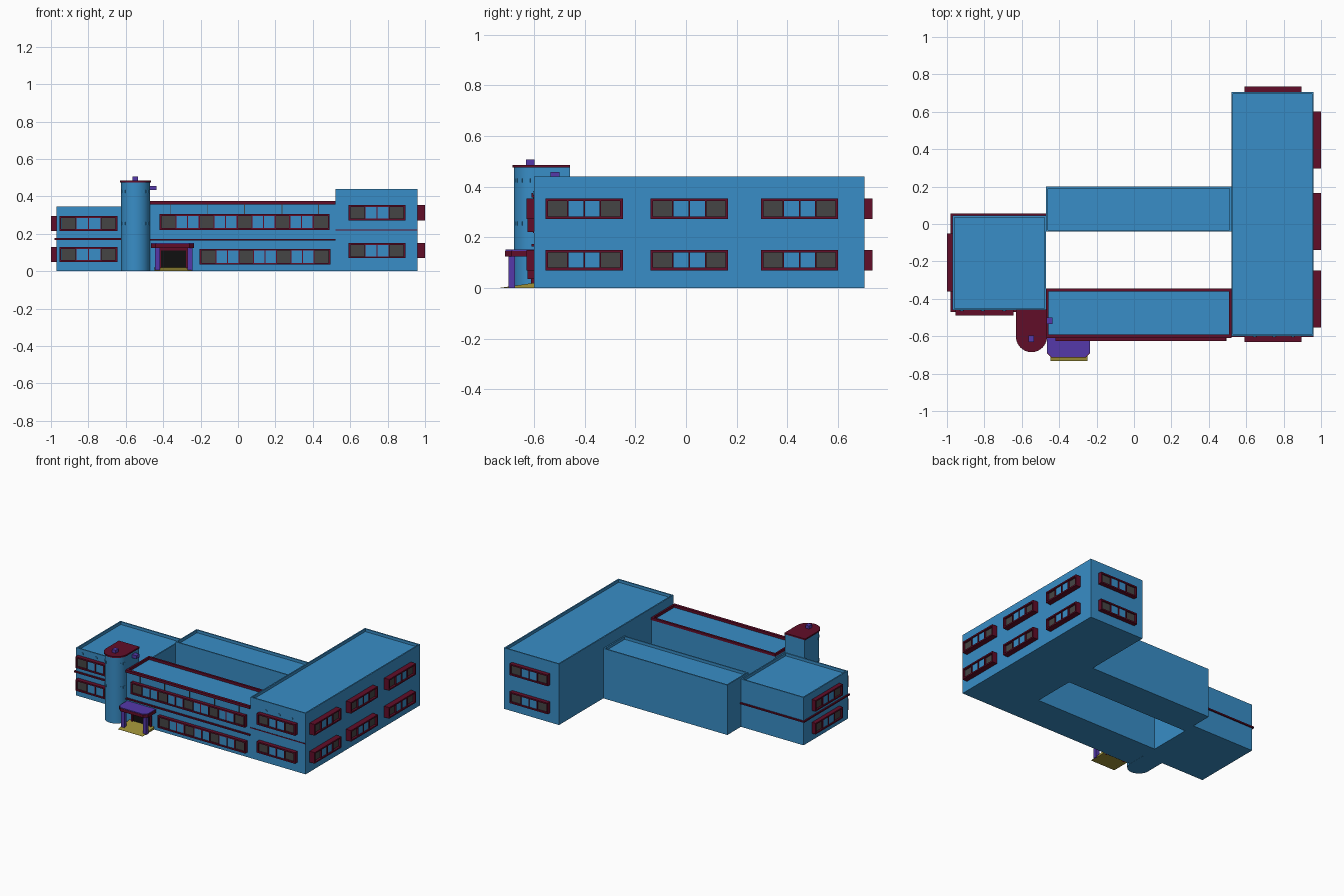
import bpy, bmesh
from math import pi, sin, cos
from mathutils import Matrix, Vector

if "Cube" in bpy.data.objects:
    bpy.data.objects.remove(bpy.data.objects["Cube"])


def mat(name, *c):
    m = bpy.data.materials.new(name)
    m.diffuse_color = (*c, 1)
    m.use_nodes = True
    m.node_tree.nodes["Principled BSDF"].inputs["Base Color"].default_value = m.diffuse_color
    return m


BLUE = mat("wall_blue", 0.04, 0.27, 0.57)
RED = mat("trim_red", 0.12, 0.004, 0.022)
PURPLE = mat("purple", 0.09, 0.04, 0.4)
OLIVE = mat("olive", 0.35, 0.29, 0.04)
GLASS = mat("glass_grey", 0.06, 0.06, 0.06)
BLACK = mat("black", 0.005, 0.005, 0.005)


def finish(name, bm, material):
    bmesh.ops.recalc_face_normals(bm, faces=bm.faces)
    me = bpy.data.meshes.new(name)
    bm.to_mesh(me)
    bm.free()
    ob = bpy.data.objects.new(name, me)
    me.materials.append(material)
    bpy.context.collection.objects.link(ob)
    return ob


def add_box(bm, x0, x1, y0, y1, z0, z1, m=Matrix()):
    t = Matrix.Translation(((x0 + x1) / 2, (y0 + y1) / 2, (z0 + z1) / 2))
    s = Matrix.Diagonal((x1 - x0, y1 - y0, z1 - z0, 1))
    return bmesh.ops.create_cube(bm, size=1, matrix=m @ t @ s)["verts"]


def boxes(name, material, items, m=Matrix()):
    bm = bmesh.new()
    for b in items:
        add_box(bm, *b, m)
    return finish(name, bm, material)


def prism(name, material, pts, z0, z1):
    bm = bmesh.new()
    f = bm.faces.new([bm.verts.new((x, y, z0)) for x, y in pts])
    r = bmesh.ops.extrude_face_region(bm, geom=[f])
    vs = [v for v in r["geom"] if isinstance(v, bmesh.types.BMVert)]
    bmesh.ops.translate(bm, verts=vs, vec=(0, 0, z1 - z0))
    return finish(name, bm, material)


def wing(name, x0, x1, y0, y1, h):
    # block with a sunken roof behind a parapet
    bm = bmesh.new()
    add_box(bm, x0, x1, y0, y1, 0, h)
    bm.normal_update()
    top = [f for f in bm.faces if f.normal.z > 0.9]
    bmesh.ops.inset_region(bm, faces=top, thickness=0.013)
    ring = bmesh.ops.extrude_face_region(bm, geom=top)
    bmesh.ops.delete(bm, geom=top, context='FACES')
    vs = [v for v in ring["geom"] if isinstance(v, bmesh.types.BMVert)]
    bmesh.ops.translate(bm, verts=vs, vec=(0, 0, -0.02))
    return finish(name, bm, BLUE)


def window(name, cx, cy, z0, z1, width, n, angle, d=0.03):
    # n glass panes with blue panels between, in a projecting frame; local -y is outward
    m = Matrix.Translation((cx, cy, 0)) @ Matrix.Rotation(angle, 4, 'Z')
    w, t, pane = width / 2, 0.01, 0.078
    frame = [(-w, w, -d, 0, z0, z0 + t), (-w, w, -d, 0, z1 - t, z1),
             (-w, -w + t, -d, 0, z0 + t, z1 - t), (w - t, w, -d, 0, z0 + t, z1 - t)]
    glass, panels = [], []
    step = (width - 2 * t - pane) / (n - 1)
    for i in range(n):
        a = -w + t + i * step
        glass.append((a, a + pane, -d * 0.6, 0, z0 + t, z1 - t))
        if i < n - 1:
            b, c = a + pane, a + step
            panels.append((b, c, -d * 0.75, 0, z0 + t, z1 - t))
            mid = (b + c) / 2
            for x in (b, mid, c):
                frame.append((x - 0.003, x + 0.003, -d * 0.9, 0, z0 + t, z1 - t))
    boxes(name + "_frame", RED, frame, m)
    boxes(name + "_glass", GLASS, glass, m)
    boxes(name + "_panel", BLUE, panels, m)


# Four wings around the courtyard
wing("right_wing", 0.52, 0.96, -0.60, 0.705, 0.44)
wing("back_wing", -0.47, 0.52, -0.04, 0.20, 0.36)
wing("left_wing", -0.97, -0.47, -0.46, 0.045, 0.345)
boxes("front_wing", BLUE, [(-0.47, 0.52, -0.60, -0.35, 0, 0.357)])
boxes("front_wing_rim", RED, [
    (-0.47, 0.52, -0.61, -0.59, 0.357, 0.375), (-0.47, 0.52, -0.36, -0.345, 0.357, 0.375),
    (-0.47, -0.458, -0.59, -0.36, 0.357, 0.375), (0.508, 0.52, -0.59, -0.36, 0.357, 0.375)])

# Floor bands
boxes("front_band", RED, [(-0.47, 0.52, -0.61, -0.60, 0.163, 0.173)])
boxes("right_wing_band", RED, [(0.52, 0.96, -0.603, -0.60, 0.217, 0.223)])
boxes("left_wing_band", RED, [
    (-0.98, -0.62, -0.47, -0.46, 0.168, 0.178), (-0.98, -0.97, -0.46, 0.045, 0.168, 0.178),
    (-0.98, -0.47, 0.045, 0.055, 0.168, 0.178)])

# Windows
window("front_upper_window", 0.035, -0.60, 0.22, 0.305, 0.91, 5, 0, 0.025)
window("front_lower_window", 0.145, -0.60, 0.035, 0.12, 0.70, 4, 0, 0.025)
for k, (z0, z1) in enumerate(((0.07, 0.15), (0.272, 0.353))):
    window(f"right_wing_front_window_{k}", 0.743, -0.60, z0, z1, 0.305, 2, 0)
    window(f"right_wing_back_window_{k}", 0.743, 0.705, z0, z1, 0.305, 2, pi)
    for j, y in enumerate((-0.402, 0.013, 0.448)):
        window(f"right_wing_side_window_{k}_{j}", 0.96, y, z0, z1, 0.305, 2, pi / 2, 0.04)
for k, (z0, z1) in enumerate(((0.05, 0.13), (0.215, 0.295))):
    window(f"left_wing_front_window_{k}", -0.80, -0.46, z0, z1, 0.31, 2, 0)
    window(f"left_wing_side_window_{k}", -0.97, -0.205, z0, z1, 0.31, 2, -pi / 2)

# Small round vents and slim mullions above the windows
bm = bmesh.new()
for x, y, z in ([(x, -0.60, 0.373) for x in (0.645, 0.75, 0.85)]
                + [(x, -0.46, 0.314) for x in (-0.92, -0.808, -0.693)]):
    bmesh.ops.create_cone(bm, cap_ends=True, segments=16, radius1=0.009, radius2=0.009,
                          depth=0.008, matrix=Matrix.Translation((x, y, z)) @ Matrix.Rotation(pi / 2, 4, 'X'))
finish("wall_vents", bm, BLUE)
boxes("front_mullions", GLASS, [(x - 0.002, x + 0.002, -0.604, -0.60, 0.305, 0.357)
                                for x in (-0.36, -0.165, 0.035, 0.235, 0.43)])


# Stair tower: rounded front, square back
def tower_outline(r):
    arc = [(-0.548 + r * cos(pi + pi * i / 32), -0.602 + r * sin(pi + pi * i / 32)) for i in range(33)]
    return arc + [(-0.548 + r, -0.457), (-0.548 - r, -0.457)]


tower = prism("stair_tower", BLUE, tower_outline(0.077), 0, 0.475)
prism("tower_cap", RED, tower_outline(0.083), 0.475, 0.485)
bpy.context.view_layer.objects.active = tower
tower.select_set(True)
bpy.ops.object.shade_smooth_by_angle(angle=0.6)
bm = bmesh.new()
for z in (0.255, 0.425):
    for a in (-75, -50, -30, 30, 50, 75):
        m = Matrix.Translation((-0.548, -0.602, z)) @ Matrix.Rotation(a * pi / 180, 4, 'Z')
        add_box(bm, -0.008, 0.008, -0.079, -0.07, -0.008, 0.008, m)
finish("tower_small_windows", bm, BLUE)
boxes("tower_roof_boxes", PURPLE, [(-0.565, -0.535, -0.632, -0.597, 0.485, 0.507),
                                   (-0.472, -0.437, -0.535, -0.50, 0.433, 0.457)])

# Entrance: canopy, posts, door and ramp
for name, mt, e, z0, z1 in (("canopy_edge", RED, 0.0, 0.125, 0.146),
                            ("canopy_top", PURPLE, 0.002, 0.146, 0.151)):
    x0, x1, y0 = -0.466 + e, -0.234 - e, -0.714 + e
    prism(name, mt, [(x0, -0.60), (x0, y0 + 0.025), (x0 + 0.025, y0),
                     (x1 - 0.025, y0), (x1, y0 + 0.025), (x1, -0.60)], z0, z1)
boxes("canopy_posts", PURPLE, [(-0.444, -0.417, -0.70, -0.675, 0, 0.125),
                               (-0.27, -0.243, -0.70, -0.675, 0, 0.125)])
boxes("door_frame", RED, [(-0.425, -0.412, -0.612, -0.60, 0.0, 0.125),
                          (-0.278, -0.265, -0.612, -0.60, 0.0, 0.125),
                          (-0.412, -0.278, -0.612, -0.60, 0.112, 0.125)])
boxes("door", BLACK, [(-0.412, -0.278, -0.604, -0.60, 0.0, 0.112)])
bm = bmesh.new()
for v in add_box(bm, -0.446, -0.249, -0.732, -0.60, 0, 0.02):
    if v.co.y < -0.7 and v.co.z > 0.01:
        v.co.z = 0.001
finish("entrance_ramp", bm, OLIVE)
